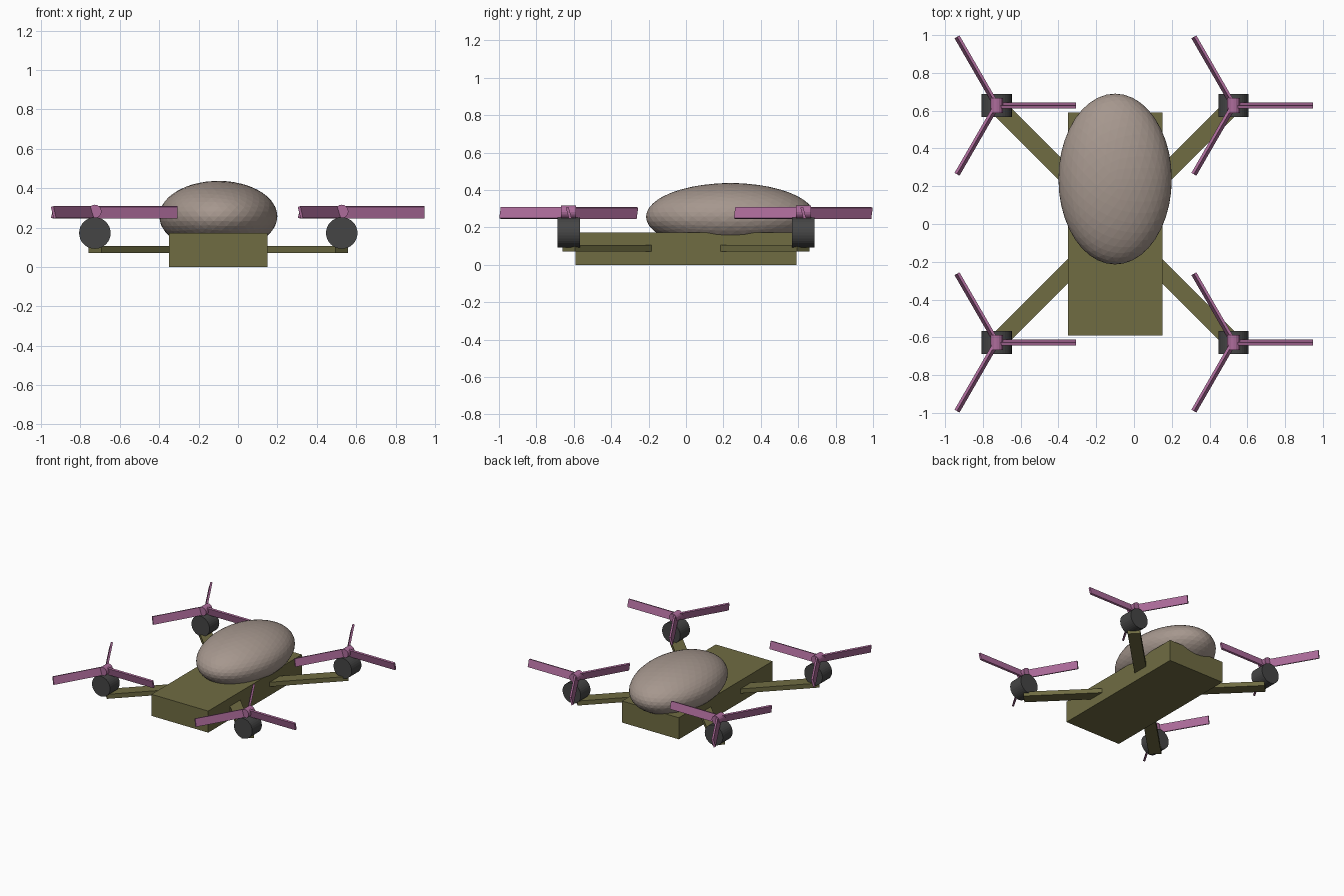
import bpy, bmesh
from math import pi, radians, cos, sin
from mathutils import Matrix, Vector

if "Cube" in bpy.data.objects:
    bpy.data.objects.remove(bpy.data.objects["Cube"])


def material(name, rgb):
    m = bpy.data.materials.new(name)
    m.diffuse_color = (*rgb, 1)
    m.use_nodes = True
    m.node_tree.nodes["Principled BSDF"].inputs["Base Color"].default_value = m.diffuse_color
    return m


OLIVE = material("olive", (0.16, 0.15, 0.055))
TAUPE = material("taupe", (0.38, 0.31, 0.27))
DARK = material("dark", (0.06, 0.06, 0.06))
PINK = material("pink", (0.42, 0.15, 0.33))


def add_object(name, bm, mat, smooth=False):
    me = bpy.data.meshes.new(name)
    bm.to_mesh(me)
    bm.free()
    me.materials.append(mat)
    ob = bpy.data.objects.new(name, me)
    bpy.context.collection.objects.link(ob)
    return ob


def box(bm, size, matrix):
    bmesh.ops.create_cube(bm, size=1, matrix=matrix @ Matrix.Diagonal((*size, 1)))


def y_cylinder(bm, radius, depth, centre, sides):
    bmesh.ops.create_cone(bm, cap_ends=True, segments=sides, radius1=radius,
                          radius2=radius, depth=depth,
                          matrix=Matrix.Translation(centre) @ Matrix.Rotation(pi / 2, 4, 'X'))


CX = -0.1        # body centre line
REACH = 0.627    # motor offset from the body centre along x and y

# Body block
bm = bmesh.new()
box(bm, (0.50, 1.18, 0.172), Matrix.Translation((CX, 0, 0.086)))
add_object("body", bm, OLIVE)

# Faceted egg-shaped canopy
bm = bmesh.new()
bmesh.ops.create_icosphere(bm, subdivisions=4, radius=1,
                           matrix=Matrix.Translation((CX, 0.238, 0.257))
                           @ Matrix.Diagonal((0.30, 0.452, 0.18, 1)))
add_object("canopy", bm, TAUPE)

for sx, side in ((-1, "left"), (1, "right")):
    for sy, end in ((-1, "front"), (1, "back")):
        tag = f"{end}_{side}"
        x, y = CX + sx * REACH, sy * REACH

        # Diagonal arm, from inside the body to the motor centre
        start = 0.19
        mid = (start + REACH) / 2
        bm = bmesh.new()
        box(bm, ((REACH - start) * 2 ** 0.5, 0.092, 0.036),
            Matrix.Translation((CX + sx * mid, sy * mid, 0.088))
            @ Matrix.Rotation(sx * sy * pi / 4, 4, 'Z'))
        add_object("arm_" + tag, bm, OLIVE)

        # Motor drum lying along y
        bm = bmesh.new()
        y_cylinder(bm, 0.08, 0.122, (x, y, 0.172), 32)
        motor = add_object("motor_" + tag, bm, DARK)

        # Rotor: hub and three steeply pitched blades
        bm = bmesh.new()
        y_cylinder(bm, 0.034, 0.08, (x, y, 0.282), 16)
        for k in range(3):
            box(bm, (0.42, 0.015, 0.061),
                Matrix.Translation((x, y, 0.277))
                @ Matrix.Rotation(k * 2 * pi / 3, 4, 'Z')
                @ Matrix.Translation((0.21, 0, 0))
                @ Matrix.Rotation(radians(15), 4, 'X'))
        add_object("rotor_" + tag, bm, PINK)
